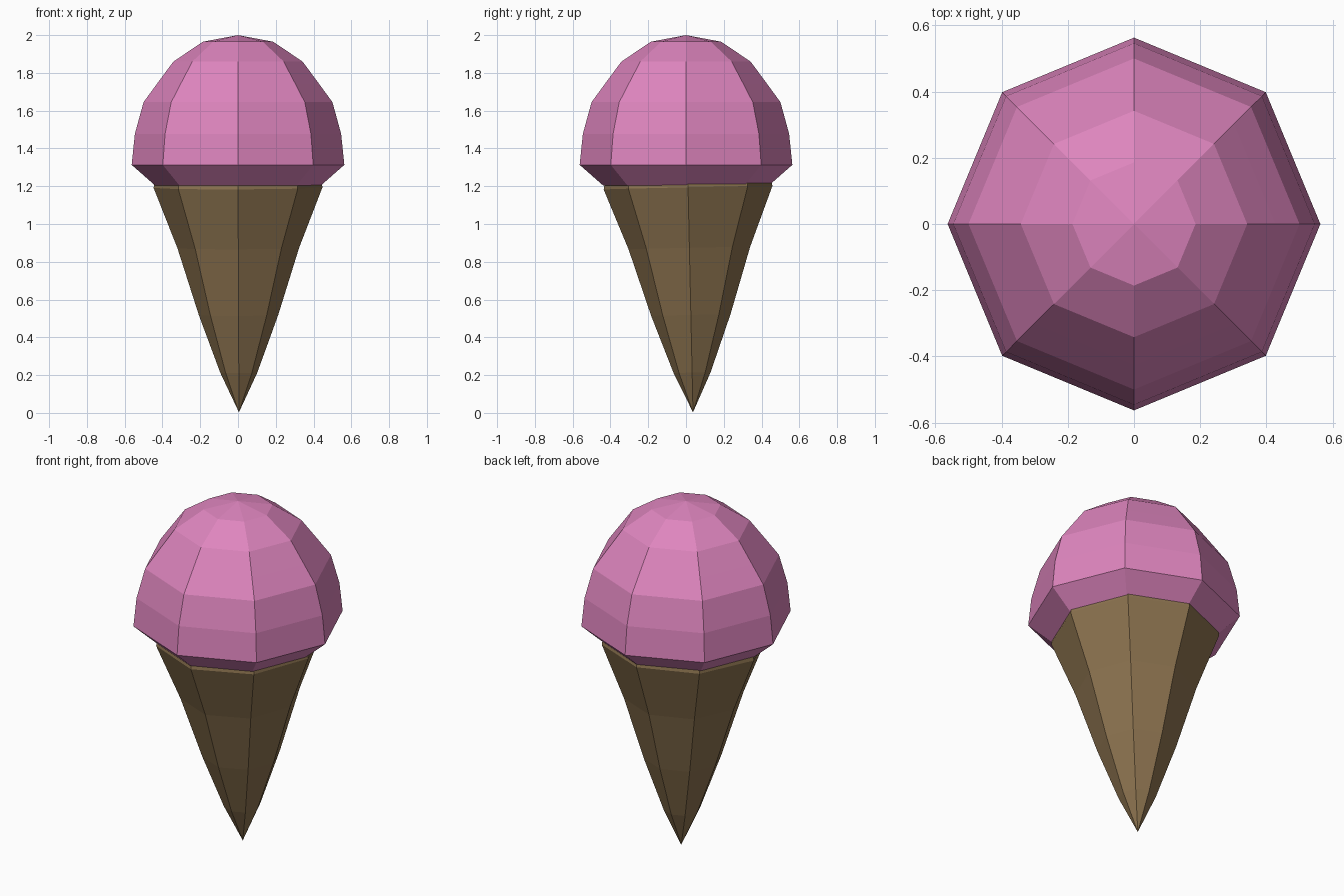
import bpy, bmesh, math

if "Cube" in bpy.data.objects:
    bpy.data.objects.remove(bpy.data.objects["Cube"])

SIDES = 8


def material(name, color):
    mat = bpy.data.materials.new(name)
    mat.diffuse_color = (*color, 1)
    mat.use_nodes = True
    mat.node_tree.nodes["Principled BSDF"].inputs["Base Color"].default_value = mat.diffuse_color
    return mat


def lathe(name, profile, mat):
    """Flat-shaded eight-sided revolve of (radius, z) points, listed bottom to top."""
    bm = bmesh.new()
    rings = []
    for r, z in profile:
        if r == 0:
            rings.append([bm.verts.new((0, 0, z))] * SIDES)
        else:
            angles = [i * math.tau / SIDES for i in range(SIDES)]
            rings.append([bm.verts.new((r * math.cos(a), r * math.sin(a), z)) for a in angles])
    for low, high in zip(rings, rings[1:]):
        for i in range(SIDES):
            j = (i + 1) % SIDES
            corners = dict.fromkeys([low[i], low[j], high[j], high[i]])
            bm.faces.new(list(corners))
    bmesh.ops.recalc_face_normals(bm, faces=bm.faces)
    mesh = bpy.data.meshes.new(name)
    bm.to_mesh(mesh)
    bm.free()
    mesh.materials.append(mat)
    obj = bpy.data.objects.new(name, mesh)
    bpy.context.collection.objects.link(obj)
    return obj


# Scoop: faceted dome with a tucked-in underside
lathe("ice_cream_scoop",
      [(0, 1.205), (0.44, 1.205), (0.563, 1.313), (0.546, 1.477), (0.5, 1.645),
       (0.427, 1.745), (0.342, 1.86), (0.186, 1.965), (0, 2.0)],
      material("pink_ice_cream", (0.73, 0.235, 0.515)))

# Cone: slightly bulging sides, narrow rim, leaning a little about its tip
cone = lathe("wafer_cone",
             [(0, 0), (0.098, 0.21), (0.21, 0.515), (0.322, 0.87),
              (0.447, 1.19), (0.443, 1.211), (0, 1.211)],
             material("brown_wafer", (0.26, 0.17, 0.078)))
cone.location = (0.005, 0.037, 0.003)
cone.rotation_euler = (0.022, -0.004, 0)
